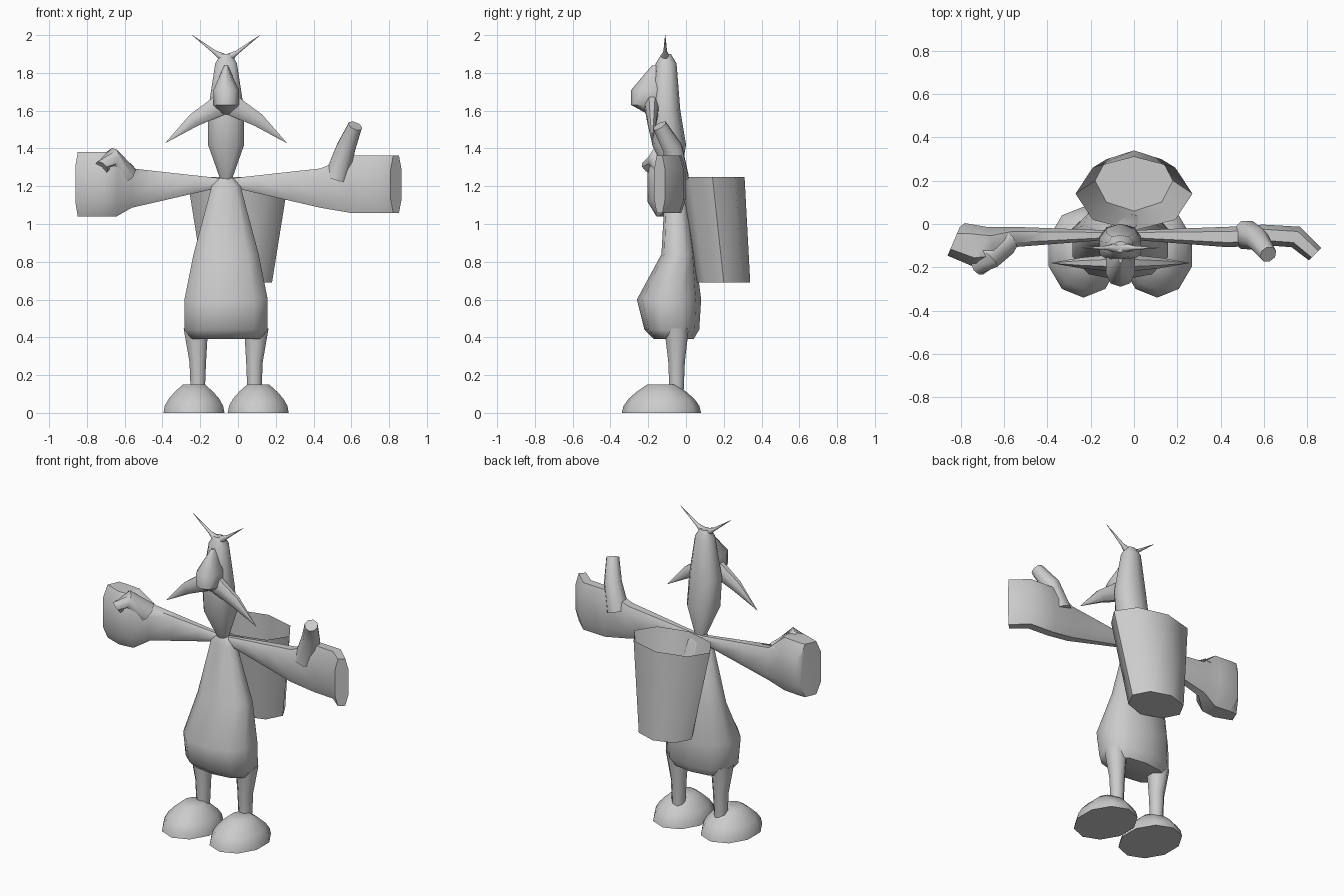
import bpy, bmesh, math
from mathutils import Vector

if "Cube" in bpy.data.objects:
    bpy.data.objects.remove(bpy.data.objects["Cube"])

MIDDLE = -.063  # symmetry line of the figure

grey = bpy.data.materials.new("plain grey")
grey.use_nodes = True
shade = (.6, .6, .6, 1)
grey.diffuse_color = shade
grey.node_tree.nodes["Principled BSDF"].inputs["Base Color"].default_value = shade


def skin(name, rings, closed_top=True):
    """Join rings of points into one smooth skinned part."""
    bm = bmesh.new()
    loops = [[bm.verts.new(point) for point in ring] for ring in rings]
    count = len(loops[0])
    for lower, upper in zip(loops, loops[1:]):
        for i in range(count):
            j = (i + 1) % count
            bm.faces.new((lower[i], lower[j], upper[j], upper[i]))
    bm.faces.new(loops[0])
    if closed_top:
        bm.faces.new(loops[-1])
    bmesh.ops.recalc_face_normals(bm, faces=bm.faces)
    mesh = bpy.data.meshes.new(name)
    bm.to_mesh(mesh)
    bm.free()
    mesh.materials.append(grey)
    part = bpy.data.objects.new(name, mesh)
    bpy.context.collection.objects.link(part)
    bpy.ops.object.select_all(action='DESELECT')
    part.select_set(True)
    bpy.context.view_layer.objects.active = part
    bpy.ops.object.shade_smooth_by_angle(angle=math.radians(50))


def oval(center, across, along, sides=8, power=1, phase=.5):
    """Ring around a center; a power under one makes it boxier."""
    def bend(value):
        return math.copysign(abs(value) ** power, value)

    ring = []
    for i in range(sides):
        turn = math.tau * (i + phase) / sides
        ring.append(Vector(center) + Vector(across) * bend(math.cos(turn))
                    + Vector(along) * bend(math.sin(turn)))
    return ring


def level(x, z, half, front, back, **style):
    """Horizontal ring given by half width and front and back limits."""
    center = (x, (front + back) / 2, z)
    return oval(center, (half, 0, 0), (0, (back - front) / 2, 0), **style)


def column(name, rows):
    """Upright part on the symmetry line: height, half width, front, back."""
    skin(name, [level(MIDDLE, *row, sides=10, power=.85) for row in rows])


def tube(name, path, start, end, bow=1, flat=1):
    """Part along a path; its radius runs from start to end."""
    points = [Vector(point) for point in path]
    last = len(points) - 1
    rings = []
    for i, point in enumerate(points):
        radius = start + (end - start) * (i / last) ** bow
        heading = (points[min(i + 1, last)] - points[max(i - 1, 0)]).normalized()
        side = heading.cross(Vector((0, 1, 0))).normalized()
        depth = heading.cross(side) * flat
        rings.append(oval(point, side * radius, depth * radius))
    skin(name, rings)


def arm(name, sign, hand, half_height):
    """Tapered arm, then hand rings: reach, y, half depth, lean."""
    rings = []
    for step in range(4):
        t = step / 3
        center = (MIDDLE + sign * t / 2, -.05 - t / 99, 1.22 - t * .03)
        depth, height = .02 + t * .03, .02 + t * .09
        rings.append(oval(center, (0, depth, 0), (0, 0, height), power=.7))
    for reach, y, depth, lean in hand:
        rings.append(oval((MIDDLE + sign * reach, y, 1.21), (lean, depth, 0),
                          (0, 0, half_height), power=.7))
    skin(name, rings)


# Body, head and nose
column("body", [
    (.39, .19, -.17, .04), (.44, .23, -.22, .07), (.6, .23, -.26, .08),
    (.84, .18, -.13, .05), (1.2, .08, -.11, 0), (1.25, .03, -.09, -.03)])
column("head", [
    (1.23, .03, -.09, -.03), (1.42, .1, -.18, 0), (1.6, .1, -.19, -.03),
    (1.85, .06, -.16, -.05), (1.9, .03, -.13, -.08)])
column("nose", [
    (1.58, .03, -.2, -.1), (1.63, .07, -.29, -.1),
    (1.71, .07, -.29, -.1), (1.84, .01, -.18, -.1)])

# Paired horns, moustache halves, legs and feet
for side, sign in (("left", 1), ("right", -1)):
    def mirrored(y, *points):
        return [(MIDDLE + sign * x, y, z) for x, z in points]

    tube(side + "_horn", mirrored(-.11, (0, 1.87), (.06, 1.91), (.18, 2)),
         start=.03, end=.001, bow=.6)
    tube(side + "_moustache", mirrored(-.18, (.03, 1.63), (.17, 1.55), (.32, 1.43)),
         start=.06, end=.001, bow=1.5, flat=.7)
    tube(side + "_leg", mirrored(-.05, (.15, .1), (.15, .27), (.16, .45)),
         start=.04, end=.07, bow=2)

    # Domed foot
    dome = []
    for step in range(5):
        t = step / 4
        size = math.cos(t * 1.2)
        dome.append(level(MIDDLE + sign * .17, t * .15, .17 * size,
                          -.13 - .21 * size, -.13 + .21 * size, sides=10))
    skin(side + "_foot", dome)

# Open left hand with a raised thumb
arm("left_arm", 1, [(.66, -.05, .05, 0), (.81, -.06, .05, .02), (.9, -.14, .03, .03)], .16)
tube("left_thumb", [(.52, -.05, 1.24), (.57, -.07, 1.4), (.62, -.14, 1.52)],
     start=.07, end=.04)

# Right fist with a folded thumb
arm("right_arm", -1, [(.59, -.1, .09, -.02), (.69, -.1, .11, -.03), (.77, -.08, .07, .03)], .18)
tube("right_thumb", [(-.6, -.08, 1.26), (-.67, -.16, 1.35), (-.72, -.2, 1.3)],
     start=.07, end=.04)

# Open basket on the back
skin("basket", [level(0, .69, .18, .06, .34, phase=0),
                level(0, 1.25, .27, -.03, .31, phase=0)], closed_top=False)
